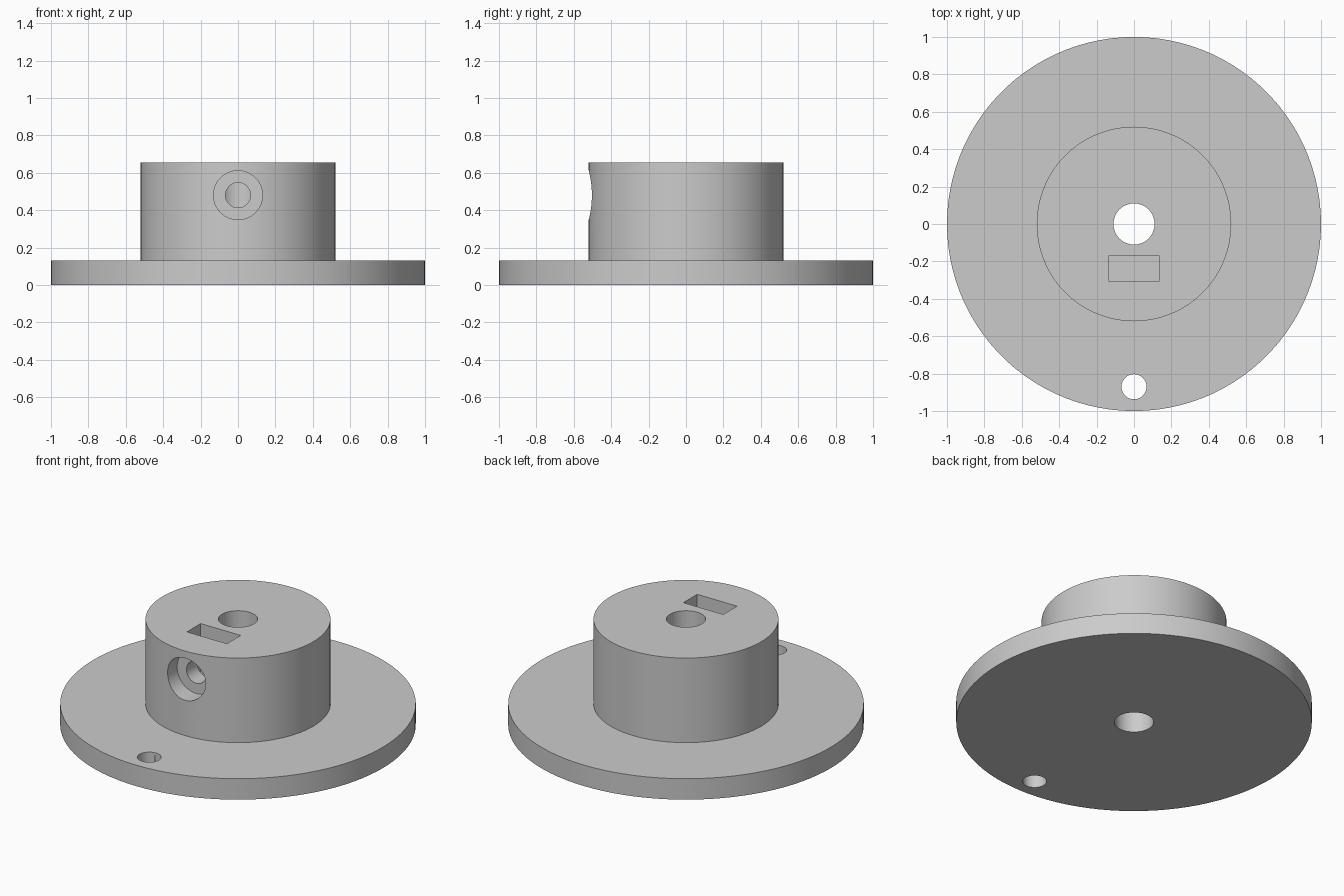
import bpy
import bmesh
from math import cos, sin, pi, radians
from mathutils import Matrix

cube = bpy.data.objects.get("Cube")
if cube:
    bpy.data.objects.remove(cube, do_unlink=True)

SEGMENTS = 100
FLANGE_R, FLANGE_TOP = 1.0, 0.13
HUB_R, HUB_TOP = 0.52, 0.655
BORE_R = 0.11
SCREW_Z = 0.48

grey = bpy.data.materials.new("plain grey")
grey.use_nodes = True
colour = (0.6, 0.6, 0.6, 1)
grey.diffuse_color = colour
grey.node_tree.nodes["Principled BSDF"].inputs["Base Color"].default_value = colour


def finish(name, bm):
    bmesh.ops.recalc_face_normals(bm, faces=bm.faces)
    mesh = bpy.data.meshes.new(name)
    bm.to_mesh(mesh)
    bm.free()
    mesh.materials.append(grey)
    obj = bpy.data.objects.new(name, mesh)
    bpy.context.collection.objects.link(obj)
    return obj


def lathe(name, profile):
    """Revolve a closed (radius, z) profile about the z axis."""
    bm = bmesh.new()
    rings = []
    for i in range(SEGMENTS):
        a = 2 * pi * i / SEGMENTS
        rings.append([bm.verts.new((r * cos(a), r * sin(a), z)) for r, z in profile])
    n = len(profile)
    for i, ring in enumerate(rings):
        after = rings[(i + 1) % SEGMENTS]
        for j in range(n):
            k = (j + 1) % n
            bm.faces.new((ring[j], after[j], after[k], ring[k]))
    return finish(name, bm)


def rod(name, radius, length, centre, turn=0):
    bm = bmesh.new()
    matrix = Matrix.Translation(centre) @ Matrix.Rotation(turn, 4, "X")
    bmesh.ops.create_cone(bm, cap_ends=True, segments=64, radius1=radius,
                          radius2=radius, depth=length, matrix=matrix)
    return finish(name, bm)


def block(name, low, high):
    bm = bmesh.new()
    size = [b - a for a, b in zip(low, high)]
    centre = [(a + b) / 2 for a, b in zip(low, high)]
    bmesh.ops.create_cube(bm, size=1, matrix=Matrix.Translation(centre) @ Matrix.Diagonal((*size, 1)))
    return finish(name, bm)


# Flange and hub with the central bore, turned as one solid
body = lathe("flanged_hub", [
    (BORE_R, 0), (FLANGE_R, 0), (FLANGE_R, FLANGE_TOP),
    (HUB_R, FLANGE_TOP), (HUB_R, HUB_TOP), (BORE_R, HUB_TOP)])

# Flange hole, nut pocket, set screw hole and its counterbore
cutters = [
    rod("flange_hole_cutter", 0.067, 0.4, (0, -0.87, 0.06)),
    block("nut_pocket_cutter", (-0.137, -0.305, 0.345), (0.137, -0.17, 0.8)),
    rod("screw_hole_cutter", 0.067, 0.6, (0, -0.3, SCREW_Z), pi / 2),
    rod("counterbore_cutter", 0.131, 0.3, (0, -0.56, SCREW_Z), pi / 2),
]
bpy.ops.object.select_all(action="DESELECT")
bpy.context.view_layer.objects.active = body
body.select_set(True)
for cutter in cutters:
    cutter.hide_render = True
    cut = body.modifiers.new(cutter.name, "BOOLEAN")
    cut.operation = "DIFFERENCE"
    cut.solver = "EXACT"
    cut.object = cutter
    bpy.ops.object.modifier_apply(modifier=cut.name)
for cutter in cutters:
    bpy.data.objects.remove(cutter, do_unlink=True)

bpy.ops.object.shade_smooth_by_angle(angle=radians(30))
